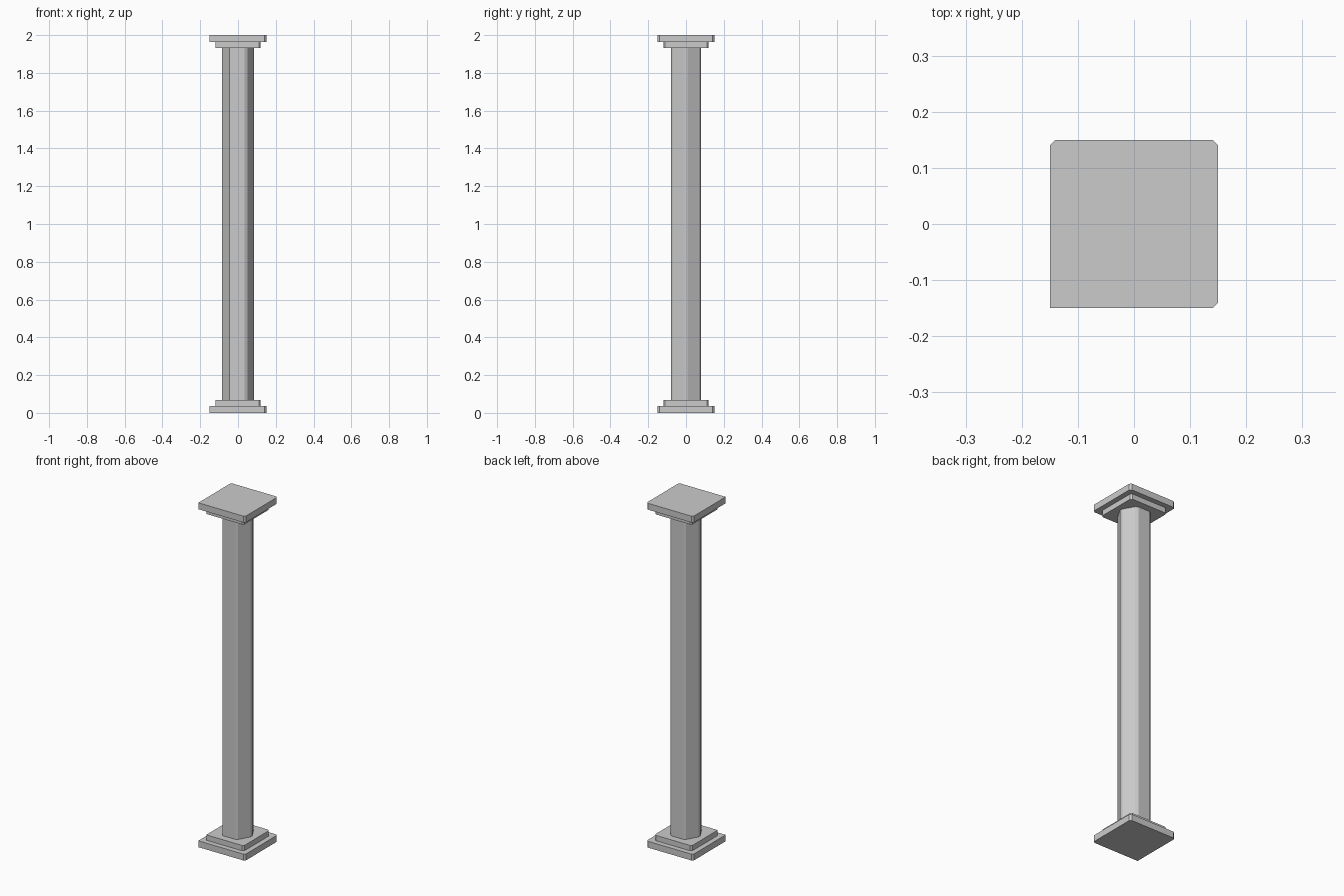
import bpy, bmesh, math
from mathutils import Vector

if "Cube" in bpy.data.objects:
    bpy.data.objects.remove(bpy.data.objects["Cube"])


def polygon(sides, radius, start):
    return [Vector((radius * math.cos(start + i * math.tau / sides),
                    radius * math.sin(start + i * math.tau / sides)))
            for i in range(sides)]


def chamfer(points, sharp, width=0.01):
    """Trim every corner of an outline except the one left sharp."""
    out = []
    for i, p in enumerate(points):
        if i == sharp:
            out.append(p)
            continue
        before, after = points[i - 1], points[(i + 1) % len(points)]
        out.append(p + (before - p).normalized() * width)
        out.append(p + (after - p).normalized() * width)
    return out


def prism(name, outline, z0, z1):
    bm = bmesh.new()
    base = bm.faces.new([bm.verts.new((p.x, p.y, z0)) for p in outline])
    top = bmesh.ops.extrude_face_region(bm, geom=[base], use_keep_orig=True)
    verts = [v for v in top["geom"] if isinstance(v, bmesh.types.BMVert)]
    bmesh.ops.translate(bm, verts=verts, vec=(0, 0, z1 - z0))
    bmesh.ops.recalc_face_normals(bm, faces=bm.faces)
    mesh = bpy.data.meshes.new(name)
    bm.to_mesh(mesh)
    bm.free()
    obj = bpy.data.objects.new(name, mesh)
    bpy.context.collection.objects.link(obj)


def slab(name, half, z0, z1):
    # the corner at -x, -y stays sharp
    prism(name, chamfer(polygon(4, half * math.sqrt(2), math.pi / 4), 2), z0, z1)


# Stepped slabs, matching at the foot and the head
HEIGHT, STEP, END = 2.0, 0.037, 0.068
slab("base_slab", 0.15, 0, STEP)
slab("base_step", 0.12, STEP, END)
slab("capital_step", 0.12, HEIGHT - END, HEIGHT - STEP)
slab("capital_slab", 0.15, HEIGHT - STEP, HEIGHT)

# Six-sided shaft with narrow chamfers
prism("shaft", chamfer(polygon(6, 0.091, 0), 4), END, HEIGHT - END)
